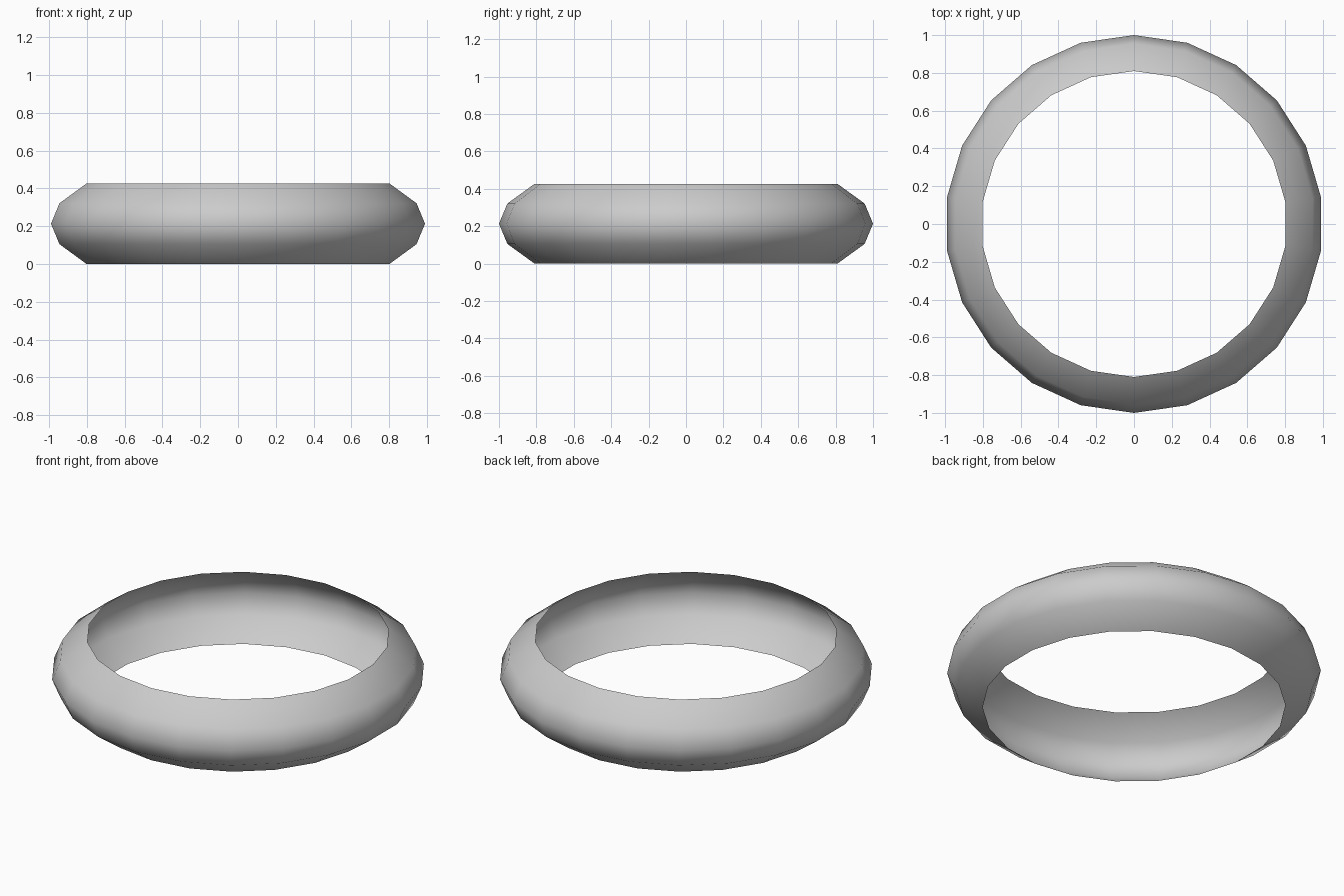
import bpy, bmesh
from math import sin, cos, pi

if "Cube" in bpy.data.objects:
    bpy.data.objects.remove(bpy.data.objects["Cube"])

SIDES = 22
# band cross-section (radius, height), an open shell bulging outwards
PROFILE = [(0.81, 0.0), (0.955, 0.105), (1.0, 0.213), (0.955, 0.321), (0.81, 0.426)]

# ring band: sweep the profile round the z axis, one vertex column on the y axis
bm = bmesh.new()
rings = [[bm.verts.new((r * sin(2 * pi * i / SIDES), r * cos(2 * pi * i / SIDES), z))
          for i in range(SIDES)] for r, z in PROFILE]
for lower, upper in zip(rings, rings[1:]):
    for i in range(SIDES):
        j = (i + 1) % SIDES
        bm.faces.new((lower[j], lower[i], upper[i], upper[j])).smooth = True
bmesh.ops.recalc_face_normals(bm, faces=bm.faces)
if sum(f.normal.dot(f.calc_center_median()) for f in bm.faces) < 0:
    bmesh.ops.reverse_faces(bm, faces=bm.faces)

mesh = bpy.data.meshes.new("ring_band")
bm.to_mesh(mesh)
bm.free()
bpy.context.collection.objects.link(bpy.data.objects.new("ring_band", mesh))
